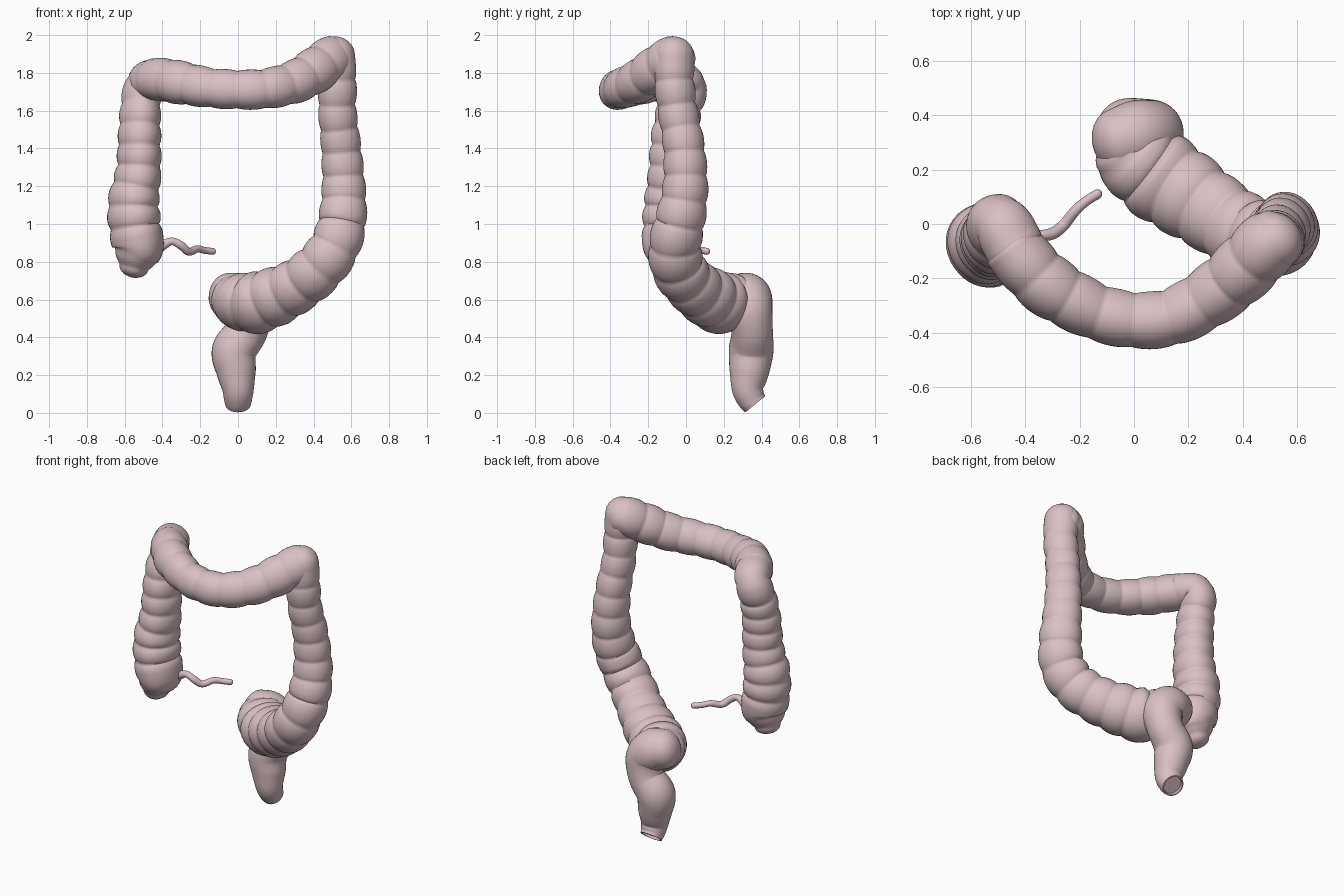
import bpy, bmesh, math
from mathutils import Vector

if "Cube" in bpy.data.objects:
    bpy.data.objects.remove(bpy.data.objects["Cube"])

mat = bpy.data.materials.new("tissue_pink")
mat.diffuse_color = (0.70, 0.53, 0.55, 1)
mat.use_nodes = True
mat.node_tree.nodes["Principled BSDF"].inputs["Base Color"].default_value = mat.diffuse_color
SIDES = 36


def spline(pts, steps=40):
    """Catmull-Rom through (x, y, z, radius) points."""
    p = [Vector(q) for q in pts]
    p = [2 * p[0] - p[1]] + p + [2 * p[-1] - p[-2]]
    out = []
    for i in range(1, len(p) - 2):
        a, b, c, d = p[i - 1:i + 3]
        for k in range(steps):
            t = k / steps
            out.append(0.5 * (2 * b + (c - a) * t + (2 * a - 5 * b + 4 * c - d) * t * t
                              + (3 * b - a - 3 * c + d) * t ** 3))
    return out + [p[-2]]


def resample(pts, spacing):
    """Evenly spaced samples along the spline."""
    raw = spline(pts)
    dist = [0]
    for a, b in zip(raw, raw[1:]):
        dist.append(dist[-1] + (b.xyz - a.xyz).length)
    n = max(8, round(dist[-1] / spacing))
    out, j = [], 0
    for i in range(n + 1):
        s = dist[-1] * i / n
        while j < len(raw) - 2 and dist[j + 1] < s:
            j += 1
        out.append(raw[j].lerp(raw[j + 1], (s - dist[j]) / (dist[j + 1] - dist[j])))
    return out


def tube(name, pts, pouches=0, depth=0.12, lobes=0.0, start_dome=1.0, end_dome=1.0,
         wide=1.0, smooth_start=0.5, spacing=0.01):
    """Sweep a ring along the path; pouches pinch it at even intervals, wide stretches it in y."""
    path = resample(pts, spacing)
    n = len(path) - 1
    tans = [(path[min(i + 1, n)].xyz - path[max(i - 1, 0)].xyz).normalized() for i in range(n + 1)]
    rings = []
    for i, q in enumerate(path):
        r = q.w
        phase = pouches * i / n
        if smooth_start < phase < pouches - 0.5:
            r *= 1.03 - depth * (1 - abs(math.sin(math.pi * phase)) ** 0.6)
        elif pouches:
            r *= 1.03
        rings.append((q.xyz, r, tans[i]))

    def dome(ring, sign, height):
        c, r, t = ring
        return [(c + t * sign * r * height * math.sin(a), r * math.cos(a), t)
                for a in (math.radians(d) for d in (15, 30, 45, 60, 75, 87))]
    if start_dome:
        rings = dome(rings[0], -1, start_dome)[::-1] + rings
    if end_dome:
        rings += dome(rings[-1], 1, end_dome)
    else:
        # open end with a lip and a shallow recess
        c, r, t = rings[-1]
        rings += [(c, r * 0.88, t), (c - t * 0.015, r * 0.84, t)]

    bm = bmesh.new()
    u = rings[0][2].orthogonal().normalized()
    loops = []
    for c, r, t in rings:
        u = (u - t * u.dot(t)).normalized()
        v = t.cross(u)
        loop = []
        for k in range(SIDES):
            a = math.tau * k / SIDES
            off = (u * math.cos(a) + v * math.sin(a)) * r * (1 + lobes * math.cos(3 * a))
            off.y *= wide
            loop.append(bm.verts.new(c + off))
        loops.append(loop)
    for A, B in zip(loops, loops[1:]):
        for k in range(SIDES):
            m = (k + 1) % SIDES
            bm.faces.new((A[k], A[m], B[m], B[k]))
    bm.faces.new(loops[0][::-1])
    bm.faces.new(loops[-1])
    bmesh.ops.recalc_face_normals(bm, faces=bm.faces)
    me = bpy.data.meshes.new(name)
    bm.to_mesh(me)
    bm.free()
    ob = bpy.data.objects.new(name, me)
    bpy.context.collection.objects.link(ob)
    me.materials.append(mat)
    bpy.ops.object.select_all(action='DESELECT')
    ob.select_set(True)
    bpy.context.view_layer.objects.active = ob
    bpy.ops.object.shade_smooth_by_angle(angle=math.radians(60))
    return ob


# Cecum and ascending colon, turning forward at the right-hand bend
tube("ascending_colon", [
    (-0.55, -0.075, 0.77, 0.075), (-0.54, -0.077, 0.815, 0.106), (-0.527, -0.078, 0.88, 0.132),
    (-0.545, -0.075, 1.0, 0.138), (-0.55, -0.07, 1.12, 0.134), (-0.525, -0.065, 1.28, 0.119),
    (-0.52, -0.058, 1.45, 0.113), (-0.515, -0.035, 1.6, 0.107), (-0.507, -0.005, 1.69, 0.103),
    (-0.485, -0.01, 1.745, 0.106), (-0.44, -0.09, 1.765, 0.105)],
    pouches=10, lobes=0.025, start_dome=0.7, end_dome=0.5, wide=1.1, smooth_start=1.5)

# Transverse colon, bowed forward and sagging in the middle
tube("transverse_colon", [
    (-0.45, -0.085, 1.765, 0.106), (-0.395, -0.15, 1.762, 0.112), (-0.31, -0.232, 1.748, 0.113),
    (-0.15, -0.32, 1.72, 0.104), (0.0, -0.355, 1.71, 0.103), (0.15, -0.34, 1.715, 0.105),
    (0.30, -0.255, 1.752, 0.112), (0.41, -0.16, 1.815, 0.119), (0.49, -0.075, 1.872, 0.117),
    (0.53, -0.04, 1.885, 0.10)],
    pouches=9, depth=0.09, lobes=0.02, start_dome=0.4, end_dome=0.6)

# Descending colon running into the sigmoid colon
tube("descending_and_sigmoid_colon", [
    (0.515, -0.065, 1.89, 0.10), (0.525, -0.063, 1.75, 0.101), (0.525, -0.045, 1.6, 0.10),
    (0.545, -0.012, 1.4, 0.105), (0.558, -0.005, 1.2, 0.114), (0.552, -0.03, 1.03, 0.126),
    (0.515, -0.06, 0.89, 0.132), (0.43, -0.045, 0.77, 0.137), (0.31, 0.03, 0.675, 0.141),
    (0.20, 0.105, 0.62, 0.154), (0.09, 0.18, 0.585, 0.161), (0.0, 0.25, 0.595, 0.146),
    (-0.045, 0.29, 0.61, 0.12)],
    pouches=14, depth=0.11, lobes=0.02, end_dome=0.5, wide=1.04)

# Rectum with the slanted open outlet
tube("rectum", [
    (-0.055, 0.305, 0.62, 0.122), (0.01, 0.325, 0.605, 0.13), (0.06, 0.335, 0.54, 0.123),
    (0.045, 0.35, 0.43, 0.11), (-0.02, 0.345, 0.33, 0.118), (-0.01, 0.335, 0.22, 0.105),
    (0.0, 0.327, 0.13, 0.085), (0.0, 0.345, 0.076, 0.075), (0.0, 0.367, 0.046, 0.068)],
    end_dome=0, start_dome=0.8)

# Appendix
tube("appendix", [
    (-0.43, -0.03, 0.865, 0.03), (-0.385, -0.04, 0.895, 0.024), (-0.345, -0.042, 0.908, 0.02),
    (-0.30, -0.035, 0.885, 0.022), (-0.26, -0.005, 0.853, 0.021), (-0.215, 0.05, 0.868, 0.019),
    (-0.175, 0.085, 0.86, 0.018), (-0.135, 0.11, 0.855, 0.018)])
